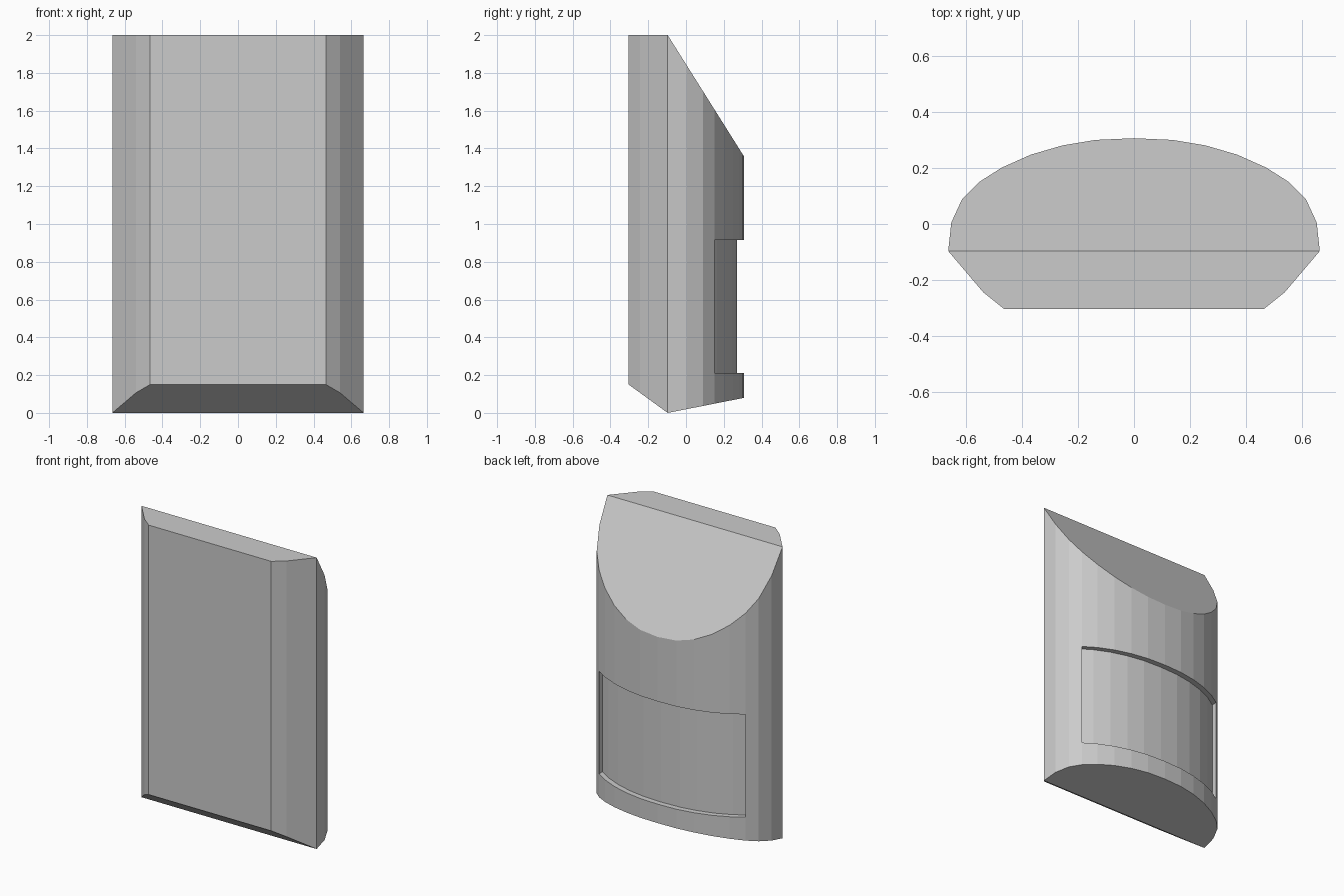
import bpy, bmesh
from mathutils import Vector

if "Cube" in bpy.data.objects:
    bpy.data.objects.remove(bpy.data.objects["Cube"])


def prism(name, points, depth):
    """Extrude a closed outline of 3D points along the depth vector."""
    bm = bmesh.new()
    face = bm.faces.new([bm.verts.new(p) for p in points])
    ext = bmesh.ops.extrude_face_region(bm, geom=[face])
    moved = [g for g in ext["geom"] if isinstance(g, bmesh.types.BMVert)]
    bmesh.ops.translate(bm, verts=moved, vec=Vector(depth))
    bmesh.ops.recalc_face_normals(bm, faces=bm.faces)
    mesh = bpy.data.meshes.new(name)
    bm.to_mesh(mesh)
    bm.free()
    obj = bpy.data.objects.new(name, mesh)
    bpy.context.collection.objects.link(obj)
    return obj


def boolean(obj, cutter, operation):
    """Apply a boolean and delete the cutter."""
    mod = obj.modifiers.new(operation, 'BOOLEAN')
    mod.operation = operation
    mod.solver = 'EXACT'
    mod.object = cutter
    bpy.context.view_layer.objects.active = obj
    bpy.ops.object.modifier_apply(modifier=mod.name)
    bpy.data.objects.remove(cutter)


def mirrored(half):
    """Mirror a right-hand outline across x = 0, skipping points on the axis."""
    return half + [(-x, y) for x, y in reversed(half) if x > 0]


# Plan outline: flat front, chamfered sides, faceted curved back
curve = [(0.555, 0.15), (0.473, 0.202), (0.37, 0.248), (0.257, 0.281),
         (0.137, 0.301), (0, 0.307)]
half_plan = [(0.465, -0.304), (0.54, -0.244), (0.665, -0.097),
             (0.654, 0.005), (0.615, 0.09)] + curve
shell = prism("shell", [(x, y, -0.1) for x, y in mirrored(half_plan)], (0, 0, 2.2))

# Side silhouette: sloped back top and pointed underside
side = [(-0.4, 2), (-0.097, 2), (0.4, 1.21), (0.4, 0.098), (-0.097, 0), (-0.4, 0.22)]
boolean(shell, prism("side_trim", [(-1, y, z) for y, z in side], (2, 0, 0)), 'INTERSECT')

# Shallow curved recess in the back
arc = mirrored(curve)
inner = [(x, y - 0.038, 0.21) for x, y in arc]
outer = [(x, y + 0.1, 0.21) for x, y in reversed(arc)]
boolean(shell, prism("recess_cutter", inner + outer, (0, 0, 0.705)), 'DIFFERENCE')
